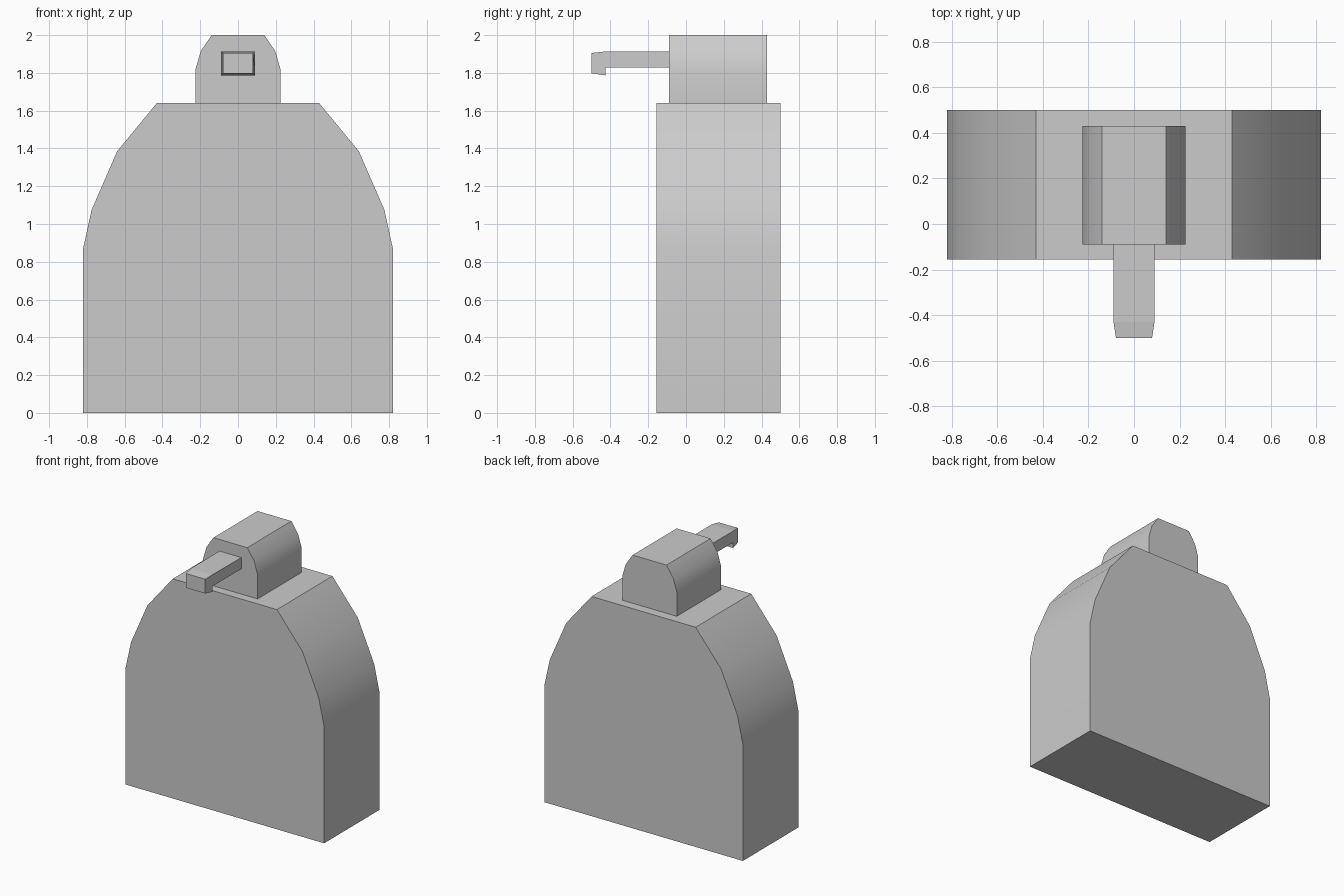
import bpy, bmesh, math

if "Cube" in bpy.data.objects:
    bpy.data.objects.remove(bpy.data.objects["Cube"])


def extrude_profile(name, points, offset, smooth=False):
    """Make a solid by extruding a planar profile along an offset vector."""
    bm = bmesh.new()
    face = bm.faces.new([bm.verts.new(p) for p in points])
    out = bmesh.ops.extrude_face_region(bm, geom=[face], use_keep_orig=True)
    moved = [v for v in out["geom"] if isinstance(v, bmesh.types.BMVert)]
    bmesh.ops.translate(bm, verts=moved, vec=offset)
    bmesh.ops.recalc_face_normals(bm, faces=bm.faces)
    mesh = bpy.data.meshes.new(name)
    bm.to_mesh(mesh)
    bm.free()
    if smooth:
        mesh.shade_smooth()
        mesh.set_sharp_from_angle(angle=math.radians(30))
    obj = bpy.data.objects.new(name, mesh)
    bpy.context.collection.objects.link(obj)
    return obj


def arched_block(name, half, y0, y1):
    """Mirror a right-hand outline (x, z) and extrude it from y0 to y1."""
    outline = half + [(-x, z) for x, z in reversed(half)]
    return extrude_profile(name, [(x, y0, z) for x, z in outline],
                           (0, y1 - y0, 0), smooth=True)


# Bottle body with rounded shoulders
arched_block("bottle_body",
             [(0.82, 0), (0.82, 0.87), (0.775, 1.075), (0.64, 1.385), (0.43, 1.64)],
             -0.155, 0.5)

# Pump head on top
arched_block("pump_head",
             [(0.225, 1.64), (0.225, 1.82), (0.197, 1.915), (0.14, 2.0)],
             -0.09, 0.43)

# Spout with a short downturned tip, narrowing at the front
side = [(-0.08, 1.828), (-0.08, 1.913), (-0.43, 1.913), (-0.5, 1.905),
        (-0.5, 1.798), (-0.427, 1.787), (-0.427, 1.828)]
spout = extrude_profile("spout", [(-0.09, y, z) for y, z in side], (0.18, 0, 0))
for v in spout.data.vertices:
    if v.co.y < -0.49:
        v.co.x *= 0.88
